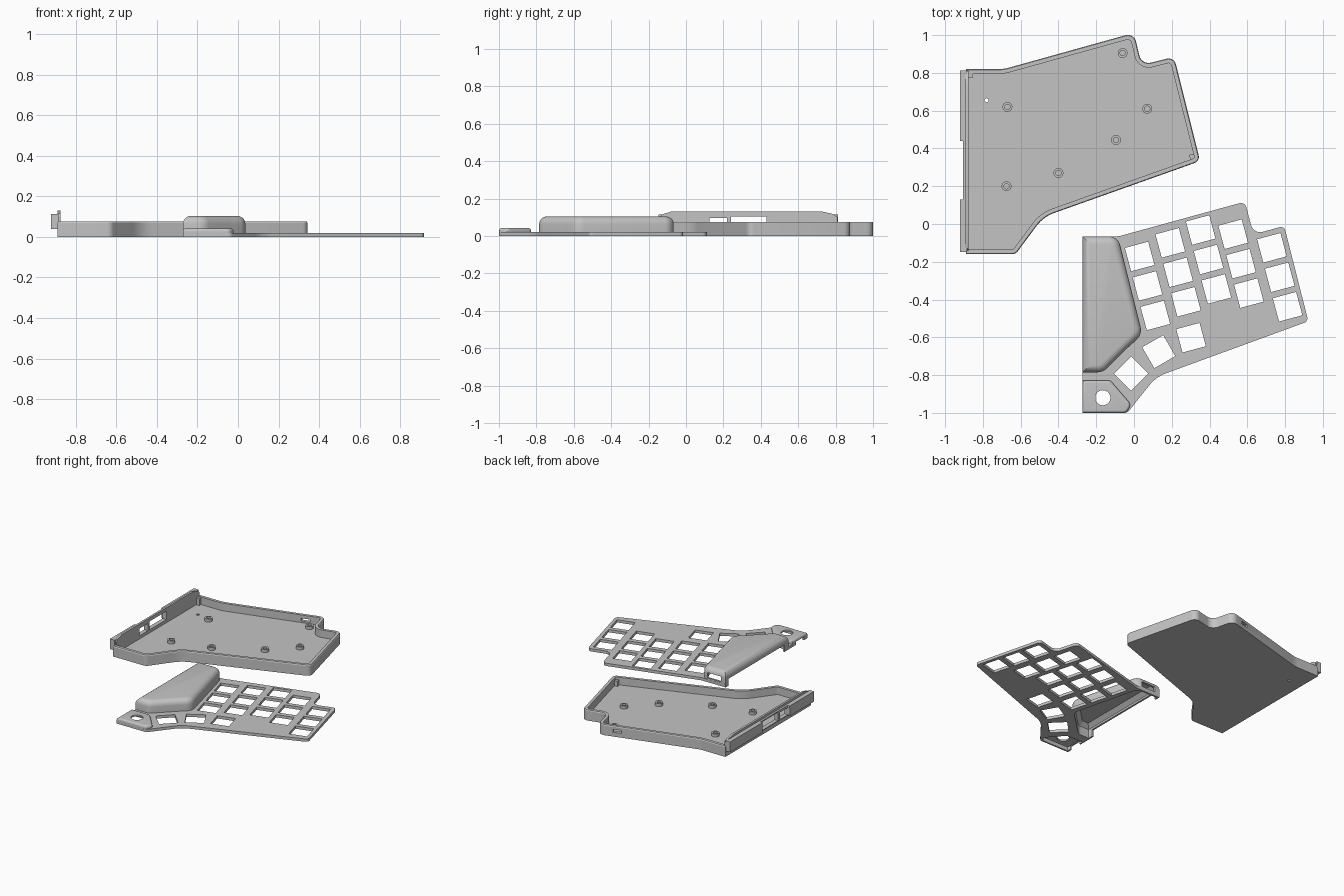
import bpy, bmesh, math
from mathutils import Vector, Matrix

if "Cube" in bpy.data.objects:
    bpy.data.objects.remove(bpy.data.objects["Cube"])

grey = bpy.data.materials.new("plain grey")
grey.diffuse_color = (0.55, 0.55, 0.55, 1)
grey.use_nodes = True
grey.node_tree.nodes["Principled BSDF"].inputs["Base Color"].default_value = grey.diffuse_color


def rounded(corners, n=7):
    """Outline with true arcs from (x, y, radius) corners, counter-clockwise."""
    pts = []
    for i, (x, y, r) in enumerate(corners):
        p = Vector((x, y))
        if r == 0:
            pts.append(p)
            continue
        a = (Vector(corners[i - 1][:2]) - p).normalized()
        b = (Vector(corners[(i + 1) % len(corners)][:2]) - p).normalized()
        half = a.angle(b) / 2
        c = p + (a + b).normalized() * r / math.sin(half)
        d0 = p + a * r / math.tan(half) - c
        d1 = p + b * r / math.tan(half) - c
        a0 = math.atan2(d0.y, d0.x)
        da = math.remainder(math.atan2(d1.y, d1.x) - a0, math.tau)
        for k in range(n + 1):
            t = a0 + da * k / n
            pts.append(c + Vector((math.cos(t), math.sin(t))) * r)
    return pts


def inset(pts, d):
    """Move an outline inwards by d."""
    out = []
    for i, p in enumerate(pts):
        e1 = (p - pts[i - 1]).normalized()
        e2 = (pts[(i + 1) % len(pts)] - p).normalized()
        n1, n2 = Vector((-e1.y, e1.x)), Vector((-e2.y, e2.x))
        m = (n1 + n2).normalized()
        out.append(p + m * d / max(m.dot(n1), 0.3))
    return out


def finish(bm, name):
    bmesh.ops.recalc_face_normals(bm, faces=bm.faces)
    me = bpy.data.meshes.new(name)
    bm.to_mesh(me)
    bm.free()
    ob = bpy.data.objects.new(name, me)
    me.materials.append(grey)
    bpy.context.collection.objects.link(ob)
    return ob


def loft(name, rings):
    """Closed solid through (outline, z) rings."""
    bm = bmesh.new()
    loops = [[bm.verts.new((p.x, p.y, z)) for p in pts] for pts, z in rings]
    n = len(loops[0])
    for lo, hi in zip(loops, loops[1:]):
        for i in range(n):
            j = (i + 1) % n
            bm.faces.new((lo[i], lo[j], hi[j], hi[i]))
    bm.faces.new(loops[0][::-1])
    bm.faces.new(loops[-1])
    return finish(bm, name)


def box(name, x0, x1, y0, y1, z0, z1, turn=0):
    bm = bmesh.new()
    m = Matrix.Translation(((x0 + x1) / 2, (y0 + y1) / 2, (z0 + z1) / 2))
    m = m @ Matrix.Rotation(math.radians(turn), 4, 'Z')
    m = m @ Matrix.Diagonal((x1 - x0, y1 - y0, z1 - z0, 1))
    bmesh.ops.create_cube(bm, size=1, matrix=m)
    return finish(bm, name)


def rod(name, x, y, r, z0, z1, n=24):
    ring = [Vector((x + r * math.cos(k * math.tau / n), y + r * math.sin(k * math.tau / n))) for k in range(n)]
    return loft(name, [(ring, z0), (ring, z1)])


def combine(ob, other, op='DIFFERENCE'):
    mod = ob.modifiers.new("cut", 'BOOLEAN')
    mod.operation, mod.object, mod.solver = op, other, 'EXACT'
    bpy.context.view_layer.objects.active = ob
    bpy.ops.object.modifier_apply(modifier=mod.name)
    bpy.data.objects.remove(other)


def smooth(ob):
    bpy.ops.object.select_all(action='DESELECT')
    ob.select_set(True)
    bpy.context.view_layer.objects.active = ob
    bpy.ops.object.shade_smooth_by_angle(angle=math.radians(30))


# --- tray: floor with a rim ---
tray_line = rounded([(-.89, -.16, 0), (-.627, -.16, .04), (-.48, .038, .2), (.35, .333, .035),
                     (.212, .885, .04), (.04, .842, .05), (0, 1.012, .045), (-.69, .82, .2), (-.89, .82, 0)])
tray = loft("tray", [(tray_line, 0), (tray_line, .070), (inset(tray_line, .004), .076)])
well = inset(tray_line, .025)
for p in well:
    if p.x < -.855:
        p.x = -.877
combine(tray, loft("well", [(well, .021), (well, .2)]))

# raised side wall with chamfered ends
bm = bmesh.new()
prof = [(-.14, .03), (.81, .03), (.81, .10), (.785, .118), (.73, .13), (-.08, .13), (-.13, .115), (-.14, .10)]
face = bm.faces.new([bm.verts.new((-.891, y, z)) for y, z in prof])
ext = bmesh.ops.extrude_face_region(bm, geom=[face])
bmesh.ops.translate(bm, vec=(.015, 0, 0), verts=[v for v in ext["geom"] if isinstance(v, bmesh.types.BMVert)])
combine(tray, finish(bm, "side_wall"), 'UNION')

# outer rails on the side wall, thinner in the middle
for x0, y0, y1 in ((-.922, -.148, .13), (-.906, .12, .45), (-.922, .44, .813)):
    combine(tray, box("rail", x0, -.885, y0, y1, .04, .114), 'UNION')

# corner lugs inside the rim
combine(tray, box("back_lug", -.88, -.853, .775, .81, .015, .07), 'UNION')
combine(tray, box("front_lug", .295, .325, .34, .37, .015, .06, 15), 'UNION')

# port windows, rear slot and drain hole
for y0, y1, z1 in ((.125, .22, .097), (.24, .43, .105)):
    combine(tray, box("window", -1, -.84, y0, y1, .045, z1))
combine(tray, box("slot", -.16, -.1, .91, 1.03, .031, .052, 15))
combine(tray, rod("pin_hole", -.78, .655, .011, -.1, .1, 12))
smooth(tray)

# screw bosses
for x, y in ((-.67, .62), (-.06, .905), (.07, .61), (-.095, .445), (-.40, .27), (-.675, .20)):
    boss = rod("screw_boss", x, y, .026, .019, .043)
    combine(boss, rod("screw_hole", x, y, .014, .023, .1))
    smooth(boss)

# --- key plate ---
plate_line = rounded([(-.272, -1, 0), (-.035, -1, .035), (.116, -.81, .2), (.923, -.515, .025),
                      (.795, -.01, .025), (.633, -.055, .05), (.587, .118, .03), (-.08, -.065, .1), (-.272, -.065, 0)])
plate = loft("key_plate", [(plate_line, 0), (plate_line, .02)])


def hood(name, corners, top, r, wall):
    """Hollow rounded cover standing on the plate."""
    line = rounded(corners)
    rings = [(line, .005)]
    for k in range(6):
        a = k * math.pi / 10
        rings.append((inset(line, r * (1 - math.cos(a)) + 1e-5), top - r + r * math.sin(a)))
    combine(plate, loft(name, rings), 'UNION')
    inner = inset(line, wall)
    combine(plate, loft(name + "_hollow", [(inner, -.05), (inner, top - r),
                                           (inset(inner, r * .7), top - wall)]))


# controller cover and small corner cover
hood("controller_cover", [(-.272, -.785, 0), (-.165, -.785, .07), (-.03, -.652, .12), (.045, -.585, .07),
                          (-.085, -.066, .06), (-.272, -.066, 0)], .104, .04, .013)
hood("corner_cover", [(-.272, -1, 0), (-.04, -1, .03), (-.015, -.955, .03), (-.125, -.828, .03),
                      (-.272, -.828, 0)], .042, .014, .011)

# openings in the covers
combine(plate, box("side_opening", -.3, -.25, -.74, -.1, -.05, .05))
combine(plate, box("corner_opening", -.3, -.25, -.96, -.87, -.05, .024))
combine(plate, box("rear_port", -.235, -.125, -.1, -.03, .03, .068))
combine(plate, rod("round_hole", -.165, -.92, .04, -.1, .1, 32))

# key openings: five staggered columns of three, plus three thumb keys
keys = []
for x, y in ((.03, -.172), (.192, -.1), (.353, -.032), (.525, -.054), (.73, -.126)):
    for row in range(3):
        keys.append((x + .0415 * row, y - .156 * row, 15))
keys += [(.302, -.602, 15), (.131, -.676, 30), (-.015, -.792, 45)]
h = .064
for x, y, turn in keys:
    combine(plate, box("key_hole", x - h, x + h, y - h, y + h, -.05, .1, turn))
smooth(plate)
